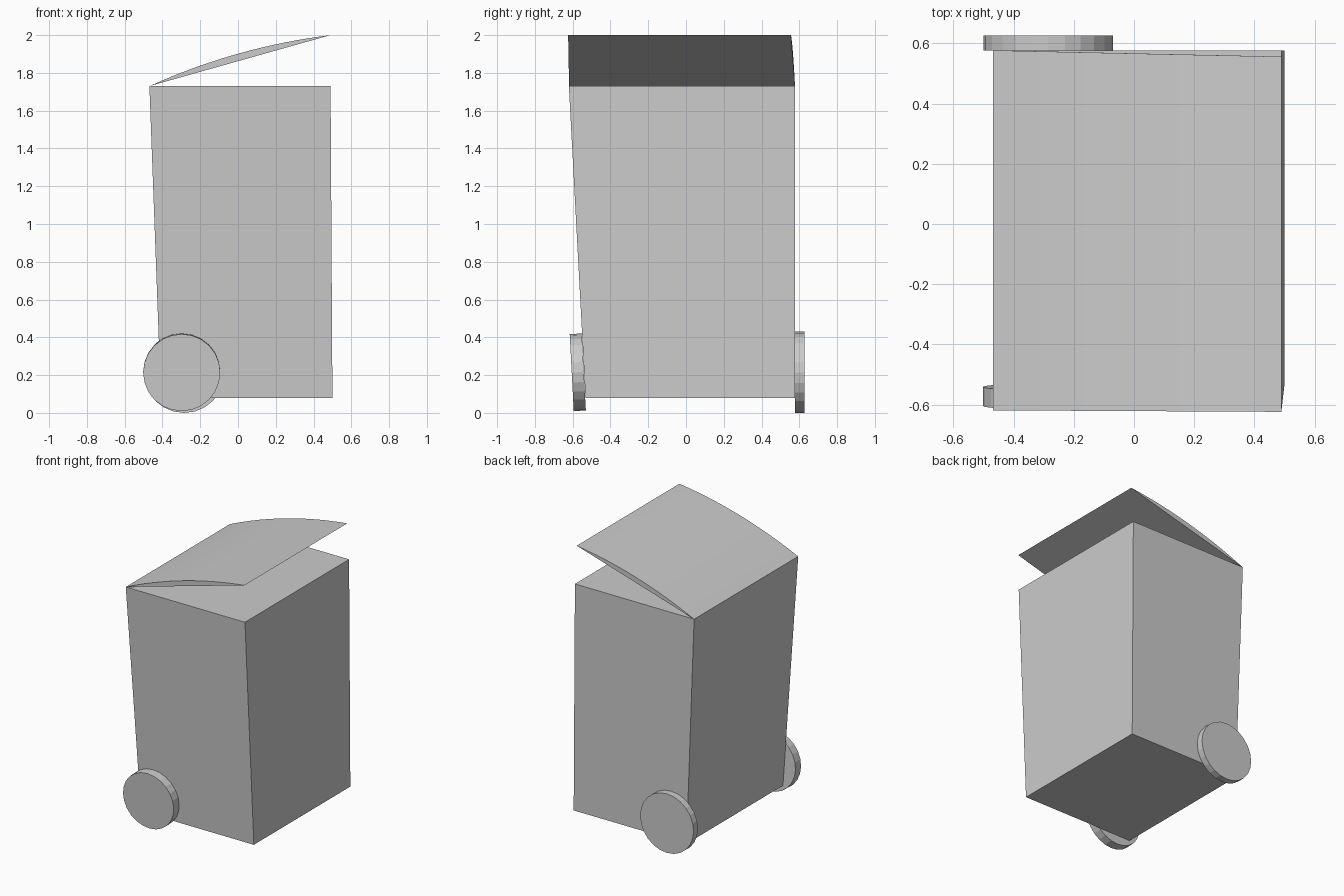
import bpy, bmesh, math
from mathutils import Matrix, Vector

cube = bpy.data.objects.get("Cube")
if cube:
    bpy.data.objects.remove(cube, do_unlink=True)

# One plain grey for everything
grey = bpy.data.materials.new("plain_grey")
grey.use_nodes = True
colour = (0.6, 0.6, 0.6, 1)
grey.diffuse_color = colour
grey.node_tree.nodes["Principled BSDF"].inputs["Base Color"].default_value = colour


def add_object(name, bm):
    bmesh.ops.recalc_face_normals(bm, faces=bm.faces)
    mesh = bpy.data.meshes.new(name)
    bm.to_mesh(mesh)
    bm.free()
    mesh.materials.append(grey)
    obj = bpy.data.objects.new(name, mesh)
    bpy.context.collection.objects.link(obj)
    return obj


def loft(name, ring_a, ring_b):
    """Closed solid between two matching outlines."""
    bm = bmesh.new()
    a = [bm.verts.new(p) for p in ring_a]
    b = [bm.verts.new(p) for p in ring_b]
    bm.faces.new(a)
    bm.faces.new(b)
    for i in range(len(a)):
        j = (i + 1) % len(a)
        bm.faces.new((a[i], a[j], b[j], b[i]))
    return add_object(name, bm)


def rectangle(x0, x1, y0, y1, z):
    return [(x0, y0, z), (x1, y0, z), (x1, y1, z), (x0, y1, z)]


def wheel(name, centre, radius, width, tilt):
    bm = bmesh.new()
    place = Matrix.Translation(centre) @ Matrix.Rotation(math.pi / 2 + tilt, 4, 'X')
    bmesh.ops.create_cone(bm, cap_ends=True, segments=24, radius1=radius,
                          radius2=radius, depth=width, matrix=place)
    return add_object(name, bm)


# Tapered bin body
TOP = 1.73
loft("bin_body", rectangle(-0.408, 0.5, -0.532, 0.577, 0.08),
     rectangle(-0.469, 0.49, -0.62, 0.577, TOP))

# Half-open lid: a shallow arc above a flat underside
hinge, tip = Vector((-0.469, TOP)), Vector((0.49, 2.0))
chord = tip - hinge
normal = Vector((-chord.y, chord.x)).normalized()
STEPS, BULGE = 12, 0.038
front, back = [], []
for i in range(STEPS + 1):
    t = i / STEPS
    p = hinge + chord * t + normal * BULGE * 4 * t * (1 - t)
    front.append((p.x, -0.619 - 0.005 * t, p.y))
    back.append((p.x, 0.577 - 0.021 * t, p.y))
loft("lid", front, back)

# Wheels, the front one leaning with the sloping wall
wheel("front_wheel", (-0.298, -0.573, 0.215), 0.204, 0.064, math.atan(0.053))
wheel("back_wheel", (-0.285, 0.602, 0.215), 0.215, 0.05, 0)
